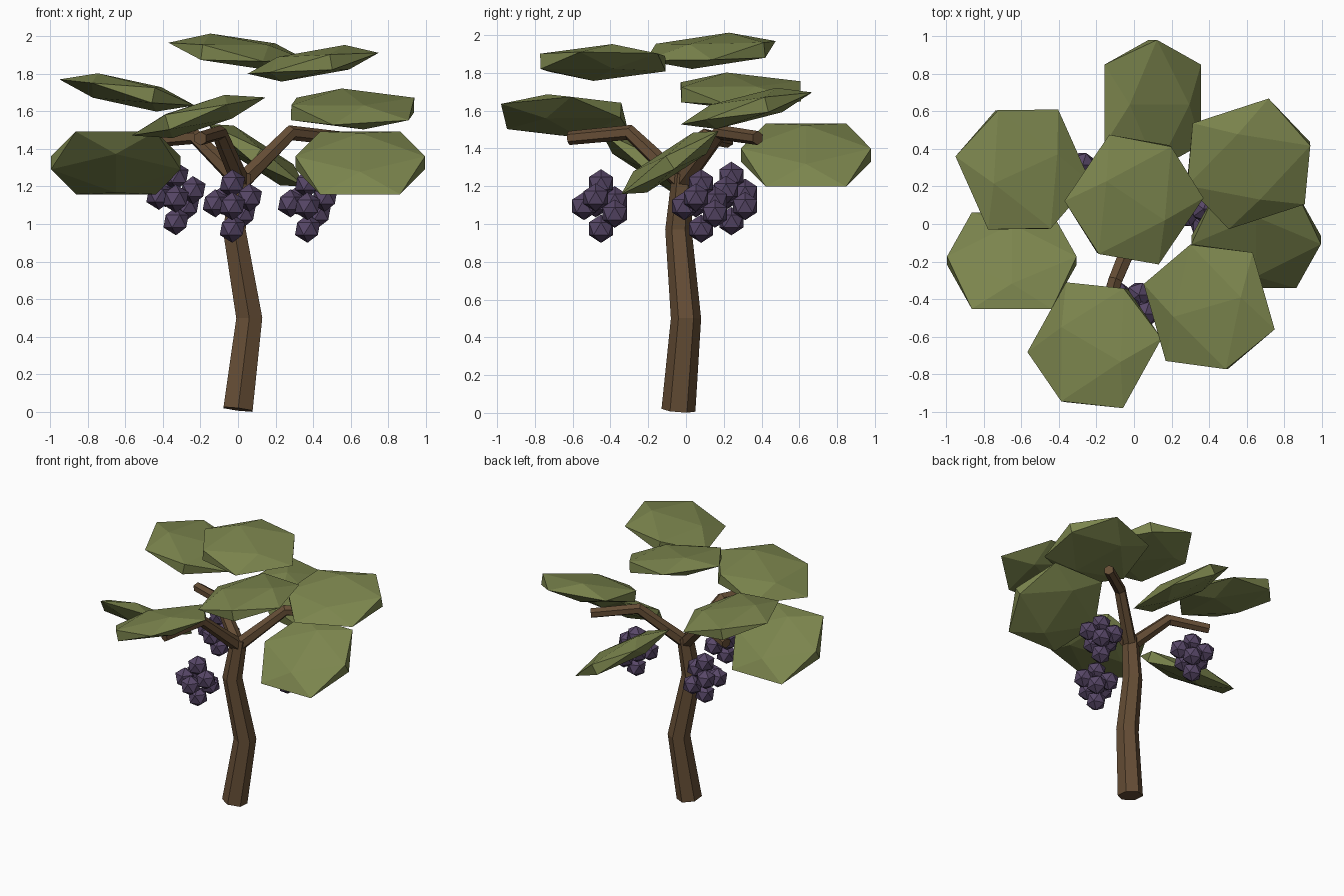
import bpy, bmesh
from math import radians, cos, sin, pi
from mathutils import Vector, Matrix

if "Cube" in bpy.data.objects:
    bpy.data.objects.remove(bpy.data.objects["Cube"])


def material(name, rgb):
    m = bpy.data.materials.new(name)
    m.diffuse_color = (*rgb, 1)
    m.use_nodes = True
    m.node_tree.nodes["Principled BSDF"].inputs["Base Color"].default_value = m.diffuse_color
    return m


BARK = material("bark", (0.13, 0.075, 0.036))
LEAF = material("leaf", (0.20, 0.235, 0.075))
FRUIT = material("fruit", (0.095, 0.062, 0.135))


def finish(bm, name, mat):
    bmesh.ops.recalc_face_normals(bm, faces=bm.faces)
    me = bpy.data.meshes.new(name)
    bm.to_mesh(me)
    bm.free()
    me.materials.append(mat)
    ob = bpy.data.objects.new(name, me)
    bpy.context.collection.objects.link(ob)
    return ob


def tube(name, path, radii, ref):
    """Six-sided capped tube with mitred rings along a path."""
    pts = [Vector(p) for p in path]
    bm = bmesh.new()
    rings = []
    for i, (p, r) in enumerate(zip(pts, radii)):
        a = (p - pts[i - 1]).normalized() if i else Vector()
        b = (pts[i + 1] - p).normalized() if i < len(pts) - 1 else Vector()
        t = (a + b).normalized()
        u = (ref - t * ref.dot(t)).normalized()
        v = t.cross(u)
        rings.append([bm.verts.new(p + r * (u * cos(k * pi / 3) + v * sin(k * pi / 3)))
                      for k in range(6)])
    for lo, hi in zip(rings, rings[1:]):
        for k in range(6):
            bm.faces.new((lo[k], lo[(k + 1) % 6], hi[(k + 1) % 6], hi[k]))
    bm.faces.new(rings[0][::-1])
    bm.faces.new(rings[-1])
    return finish(bm, name, BARK)


def leaf(name, centre, yaw, slope_x, slope_y):
    """Flattened icosahedron lying edge-up, yawed and tilted to the given slopes."""
    g = (1 + 5 ** 0.5) / 2
    k = 1 / (1 + g * g) ** 0.5
    n = Vector((-slope_x, -slope_y, 1)).normalized()
    c, s = cos(radians(yaw)), sin(radians(yaw))
    x = Vector((c, s, slope_x * c + slope_y * s)).normalized()
    y = n.cross(x)
    bm = bmesh.new()
    for p in (-1, 1):
        for q in (-g, g):
            for v in ((p, q, 0), (0, p, q), (q, 0, p)):
                bm.verts.new(Vector(centre) + x * v[0] * k * 0.405
                             + y * v[1] * k * 0.36 + n * v[2] * k * 0.078)
    bmesh.ops.convex_hull(bm, input=bm.verts)
    return finish(bm, name, LEAF)


def fruit_cluster(name, centre):
    """Top and bottom berry with a ring of five between them."""
    spots = [(0, 0, 0.12), (0, 0, -0.12)]
    for i, dz in enumerate((0, 0.045, -0.04, 0.03, 0.015)):
        a = radians(-90 + 72 * i)
        spots.append((0.095 * cos(a), 0.09 * sin(a), dz))
    bm = bmesh.new()
    for s in spots:
        bmesh.ops.create_icosphere(bm, subdivisions=1, radius=0.075,
                                   matrix=Matrix.Translation(Vector(centre) + Vector(s)))
    return finish(bm, name, FRUIT)


# Trunk with a kink in the middle
tube("trunk", [(0, -0.04, 0.014), (0.06, 0, 0.5), (-0.02, -0.04, 0.97), (0.02, -0.015, 1.27)],
     [0.09, 0.08, 0.07, 0.058], Vector((0, 1, 0)))

# Three bent branches
for name, mid, end in (
        ("right_branch", (0.28, 0.18, 1.485), (0.55, 0.38, 1.455)),
        ("left_branch", (-0.23, 0.10, 1.465), (-0.50, 0.22, 1.44)),
        ("front_branch", (-0.10, -0.30, 1.485), (-0.20, -0.62, 1.455))):
    tube(name, [(0.015, -0.02, 1.22), mid, end], [0.05, 0.042, 0.037], Vector((0, 0, 1)))

# Leaf pads: centre, yaw, slope along x, slope along y
for name, *args in (
        ("top_leaf", (0, 0.13, 1.917), 56, -0.13, 0.10),
        ("front_right_leaf", (0.40, -0.44, 1.855), -74, 0.17, 0.03),
        ("back_left_leaf", (-0.59, 0.29, 1.70), 114, -0.20, -0.04),
        ("front_leaf", (-0.21, -0.645, 1.572), 61, 0.29, -0.06),
        ("back_right_leaf", (0.61, 0.32, 1.612), 18, -0.02, 0.25),
        ("low_right_leaf", (0.65, -0.085, 1.325), 0, 0, 0.65),
        ("low_left_leaf", (-0.65, -0.195, 1.325), 0, 0, -0.65),
        ("low_back_leaf", (0.10, 0.635, 1.365), 90, -0.65, 0)):
    leaf(name, *args)

# Hanging fruit clusters, one near each branch
fruit_cluster("front_fruit", (-0.03, -0.45, 1.095))
fruit_cluster("right_fruit", (0.37, 0.08, 1.095))
fruit_cluster("left_fruit", (-0.33, 0.24, 1.135))
